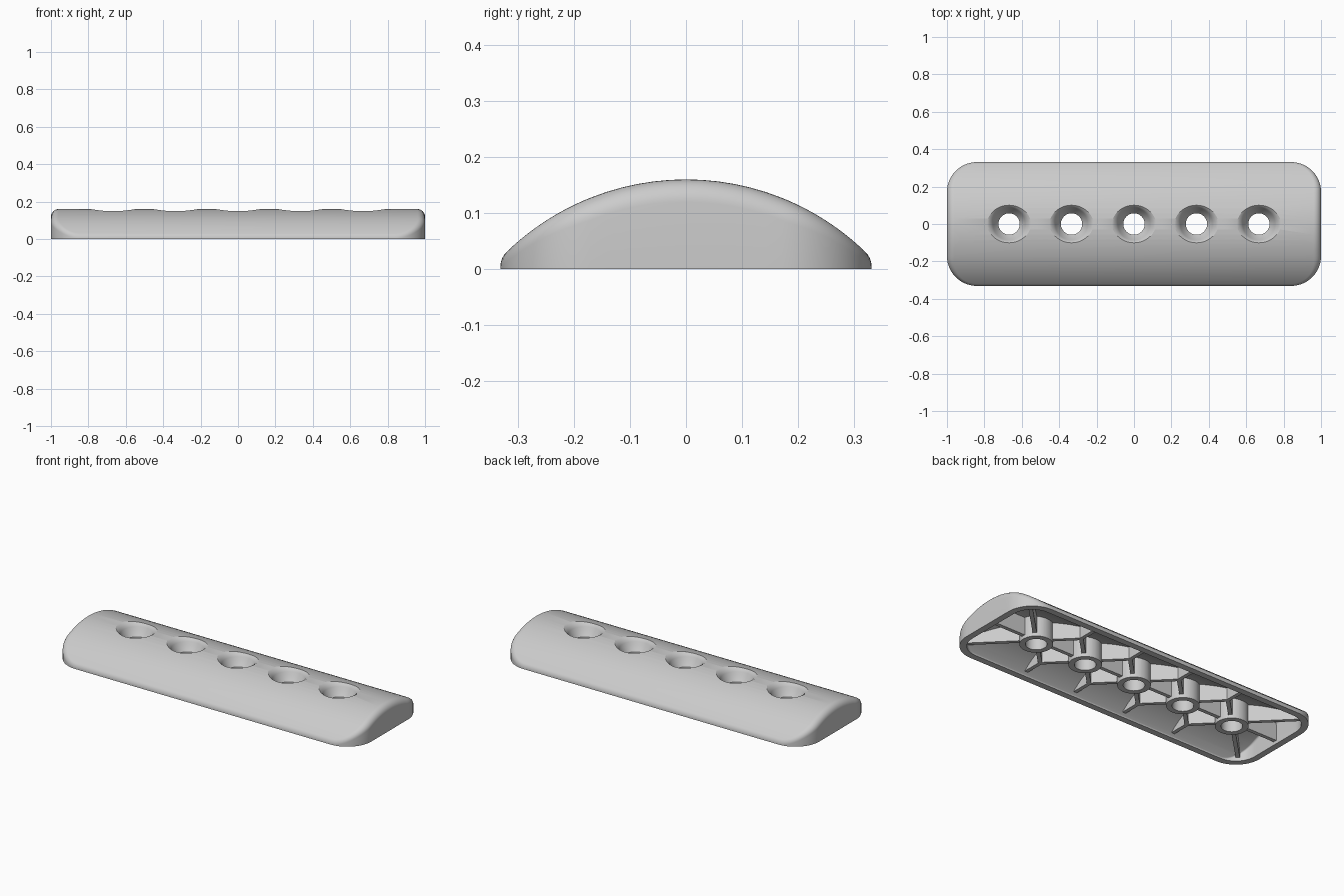
import bpy, bmesh, math
from mathutils import Matrix, Vector

if "Cube" in bpy.data.objects:
    bpy.data.objects.remove(bpy.data.objects["Cube"])

HOLES = [(i - 2) * 0.334 for i in range(5)]


def make_object(name, bm):
    bmesh.ops.recalc_face_normals(bm, faces=bm.faces)
    if bm.calc_volume(signed=True) < 0:
        bmesh.ops.reverse_faces(bm, faces=bm.faces)
    mesh = bpy.data.meshes.new(name)
    bm.to_mesh(mesh)
    bm.free()
    ob = bpy.data.objects.new(name, mesh)
    bpy.context.collection.objects.link(ob)
    return ob


def domed_block(name, a, b, rc, R, top, r, bottom):
    """Rounded rectangle with a cylindrical top and a filleted upper edge."""
    def arc(y):
        return top - R + math.sqrt(R * R - y * y)
    # half outline on the +x side: position and outward normal
    n = 14
    outline = []
    for k in range(n + 1):
        t = -math.pi / 2 + k / n * math.pi / 2
        outline.append((a - rc + rc * math.cos(t), -b + rc + rc * math.sin(t),
                        math.cos(t), math.sin(t)))
    for k in range(1, 12):
        outline.append((a, (b - rc) * (k / 6 - 1), 1, 0))
    outline += [(x, -y, nx, -ny) for x, y, nx, ny in reversed(outline[:n + 1])]
    bm = bmesh.new()
    cols = {1: [], -1: []}
    steps = 8
    for x, y, nx, ny in outline:
        slope = y * ny / math.sqrt(R * R - y * y)
        turn = math.pi / 2 - math.atan(slope)
        z0 = arc(y) - r * math.tan(turn / 2)
        pts = [(0, bottom)]
        for k in range(steps + 1):
            th = turn * k / steps
            d = r * (1 - math.cos(th))
            z = z0 + r * math.sin(th) + arc(y - d * ny) - arc(y) - d * slope
            pts.append((d, z))
        for s in cols:
            cols[s].append([bm.verts.new((s * (x - d * nx), y - d * ny, z))
                            for d, z in pts])
    P, M = cols[1], cols[-1]
    for C in (P, M):
        for u, v in zip(C, C[1:]):
            for j in range(steps + 1):
                bm.faces.new((u[j], v[j], v[j + 1], u[j + 1]))
    for j in (0, -1):
        for i in range(len(P) - 1):
            bm.faces.new((P[i][j], P[i + 1][j], M[i + 1][j], M[i][j]))
    for i in (0, -1):
        for j in range(steps + 1):
            bm.faces.new((P[i][j], P[i][j + 1], M[i][j + 1], M[i][j]))
    return make_object(name, bm)


def turned(name, x, profile, sides=48):
    """Closed solid of revolution about a vertical axis at x."""
    bm = bmesh.new()
    rings = [[bm.verts.new((x + r * math.cos(2 * math.pi * k / sides),
                            r * math.sin(2 * math.pi * k / sides), z))
              for k in range(sides)] for r, z in profile]
    for u, v in zip(rings, rings[1:]):
        for k in range(sides):
            m = (k + 1) % sides
            bm.faces.new((u[k], u[m], v[m], v[k]))
    bm.faces.new(rings[0])
    bm.faces.new(rings[-1])
    return make_object(name, bm)


def rib(p, q, width=0.022, low=0.02, high=0.25):
    p, q = Vector((*p, 0)), Vector((*q, 0))
    d = q - p
    bm = bmesh.new()
    mat = (Matrix.Translation((p + q) / 2 + Vector((0, 0, (low + high) / 2)))
           @ Matrix.Rotation(math.atan2(d.y, d.x), 4, 'Z')
           @ Matrix.Diagonal((d.length, width, high - low, 1)))
    bmesh.ops.create_cube(bm, size=1, matrix=mat)
    return make_object("rib_cutter", bm)


def subtract(target, cutter):
    mod = target.modifiers.new("cut", 'BOOLEAN')
    mod.operation = 'DIFFERENCE'
    mod.solver = 'MANIFOLD'
    mod.object = cutter
    bpy.context.view_layer.objects.active = target
    bpy.ops.object.modifier_apply(modifier=mod.name)
    bpy.data.objects.remove(cutter)


# outer shell and the hollow underneath
body = domed_block("handle_body", 1.0, 0.331, 0.16, 0.46, 0.16, 0.04, 0)
cavity = domed_block("cavity_cutter", 0.963, 0.294, 0.125, 0.425, 0.125, 0.01, -0.06)

# screw tubes and stiffening ribs are left standing in the hollow
for x in HOLES:
    subtract(cavity, turned("tube_cutter", x, [(0.088, -0.1), (0.088, 0.25)]))
subtract(cavity, rib((-1.1, 0), (1.1, 0), high=0.26))
h = 0.167
for sy in (1, -1):
    for x in HOLES:
        for sx in (1, -1):
            reach = 0.36 if abs(x + sx * h) > 0.7 else h + 0.003 * sx
            subtract(cavity, rib((x, 0), (x + sx * reach, sy * reach)))
    for x in HOLES[:-1]:
        subtract(cavity, rib((x + h, sy * (h - 0.005)), (x + h, sy * 0.4)))
subtract(body, cavity)

# countersunk screw holes
for x in HOLES:
    subtract(body, turned("hole_cutter", x, [
        (0.057, -0.1), (0.057, 0.085), (0.08, 0.115), (0.087, 0.132),
        (0.096, 0.145), (0.107, 0.154), (0.125, 0.164), (0.125, 0.25)]))

bpy.ops.object.select_all(action='DESELECT')
body.select_set(True)
bpy.context.view_layer.objects.active = body
bpy.ops.object.shade_smooth_by_angle(angle=math.radians(30))
